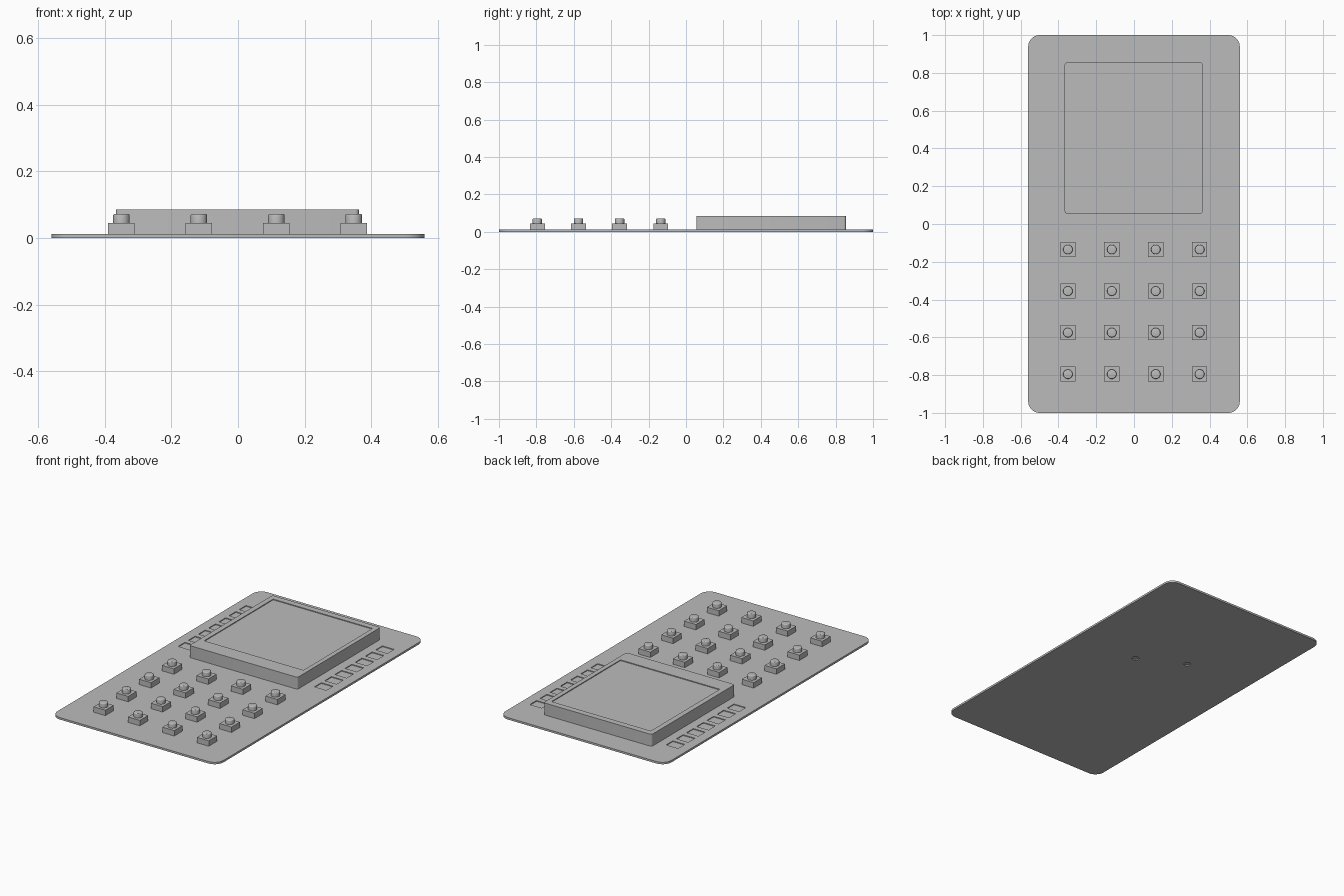
import bpy
import bmesh
from mathutils import Matrix, Vector

cube = bpy.data.objects.get("Cube")
if cube:
    bpy.data.objects.remove(cube, do_unlink=True)

# One plain grey for every part
grey = bpy.data.materials.new("plain_grey")
grey.use_nodes = True
grey.diffuse_color = (0.5, 0.5, 0.5, 1)
grey.node_tree.nodes["Principled BSDF"].inputs["Base Color"].default_value = (0.5, 0.5, 0.5, 1)

PLATE_TOP = 0.012
BOX_TOP = 0.085


def finish(bm, name):
    bmesh.ops.recalc_face_normals(bm, faces=bm.faces)
    mesh = bpy.data.meshes.new(name)
    bm.to_mesh(mesh)
    bm.free()
    mesh.materials.append(grey)
    obj = bpy.data.objects.new(name, mesh)
    bpy.context.collection.objects.link(obj)
    return obj


def add_box(bm, center, size):
    matrix = Matrix.Translation(center) @ Matrix.Diagonal((*size, 1))
    return bmesh.ops.create_cube(bm, size=1, matrix=matrix)["verts"]


def add_cylinder(bm, x, y, low, high, radius):
    matrix = Matrix.Translation((x, y, (low + high) / 2))
    return bmesh.ops.create_cone(bm, cap_ends=True, segments=32, radius1=radius,
                                 radius2=radius, depth=high - low, matrix=matrix)["verts"]


def rounded_slab(name, center, size, radius, segments):
    bm = bmesh.new()
    add_box(bm, center, size)
    uprights = [e for e in bm.edges
                if abs((e.verts[0].co - e.verts[1].co).normalized().z) > 0.9]
    bmesh.ops.bevel(bm, geom=uprights, offset=radius, segments=segments,
                    profile=0.5, affect='EDGES')
    return finish(bm, name)


def cut(obj, bm):
    cutter = finish(bm, "cutter")
    cutter.hide_render = True
    mod = obj.modifiers.new("recess", 'BOOLEAN')
    mod.operation = 'DIFFERENCE'
    mod.solver = 'EXACT'
    mod.object = cutter
    bpy.context.view_layer.objects.active = obj
    bpy.ops.object.modifier_apply(modifier=mod.name)
    bpy.data.objects.remove(cutter, do_unlink=True)


def smooth(obj):
    bpy.ops.object.select_all(action='DESELECT')
    obj.select_set(True)
    bpy.context.view_layer.objects.active = obj
    bpy.ops.object.shade_smooth_by_angle(angle=0.6)


# Base plate with rows of pad recesses and two small holes underneath
plate = rounded_slab("base_plate", (0, 0, PLATE_TOP / 2), (1.12, 2, PLATE_TOP), 0.06, 8)
bm = bmesh.new()
for side in (-1, 1):
    for i in range(7):
        add_box(bm, (side * 0.46, 0.17 + i * 0.098, PLATE_TOP), (0.08, 0.065, 0.01))
for x, y in ((0.14, 0.18), (-0.13, 0.32)):
    add_cylinder(bm, x, y, -0.01, 0.006, 0.02)
cut(plate, bm)
smooth(plate)

# Screen housing with a shallow recessed display
housing = rounded_slab("screen_housing", (-0.002, 0.455, (PLATE_TOP + BOX_TOP) / 2),
                       (0.73, 0.8, BOX_TOP - PLATE_TOP), 0.012, 4)
bm = bmesh.new()
add_box(bm, (0, 0.485, BOX_TOP), (0.67, 0.665, 0.01))
cut(housing, bm)
smooth(housing)

# Keypad: four by four square switches with round caps
for row in range(4):
    for column in range(4):
        x = -0.35 + column * 0.2325
        y = -0.135 - row * 0.22
        bm = bmesh.new()
        add_box(bm, (x, y, 0.0285), (0.08, 0.08, 0.033))
        base = finish(bm, f"switch_base_{row}_{column}")
        bm = bmesh.new()
        add_cylinder(bm, x, y, 0.045, 0.072, 0.025)
        rim = [e for e in bm.edges if all(v.co.z > 0.07 for v in e.verts)]
        bmesh.ops.bevel(bm, geom=rim, offset=0.005, segments=3, profile=0.5, affect='EDGES')
        cap = finish(bm, f"switch_cap_{row}_{column}")
        smooth(cap)
